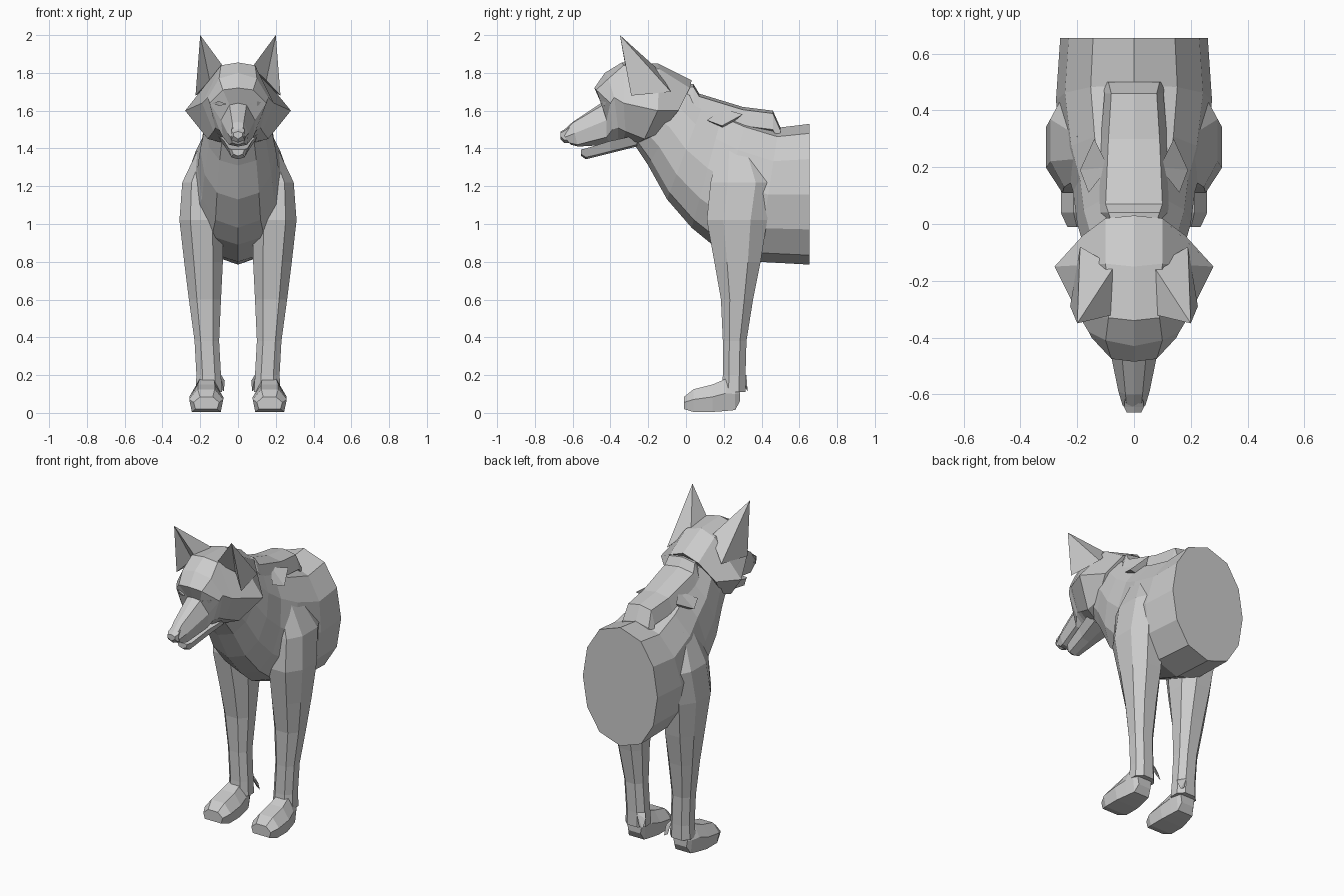
import bpy, bmesh
from math import sin, cos, pi


def make(name, verts, faces):
    me = bpy.data.meshes.new(name)
    me.from_pydata(verts, [], faces)
    bm = bmesh.new()
    bm.from_mesh(me)
    bmesh.ops.recalc_face_normals(bm, faces=bm.faces)
    bm.to_mesh(me)
    bm.free()
    ob = bpy.data.objects.new(name, me)
    bpy.context.collection.objects.link(ob)
    return ob


def loft(name, rings):
    """Skin a series of equal-sized rings and cap both ends."""
    n = len(rings[0])
    verts = [p for r in rings for p in r]
    faces = [(k * n + i, k * n + (i + 1) % n, (k + 1) * n + (i + 1) % n, (k + 1) * n + i)
             for k in range(len(rings) - 1) for i in range(n)]
    last = (len(rings) - 1) * n
    faces += [tuple(range(n)), tuple(range(last, last + n))]
    return make(name, verts, faces)


def mirrored(half):
    """Close a half ring whose first and last points are on x = 0."""
    return half + [(-x, y, z) for x, y, z in half[-2:0:-1]]


def triples(*n):
    return [tuple(n[i:i + 3]) for i in range(0, len(n), 3)]


def body_ring(yt, zt, yb, zb, hw):
    half = []
    for i in range(7):
        a = pi * i / 6
        u = (1 - cos(a)) / 2
        x = hw * abs(sin(a)) ** 0.85 if 0 < i < 6 else 0
        half.append((x, yt + (yb - yt) * u, zt + (zb - zt) * u))
    return mirrored(half)


# Torso and neck: leaning twelve-sided sections, flat cut at the rear
loft("torso_and_neck", [body_ring(*r) for r in (
    (-.12, 1.79, -.28, 1.43, .15),
    (.03, 1.71, -.20, 1.31, .175),
    (.10, 1.66, -.10, 1.13, .20),
    (.20, 1.61, .03, .98, .215),
    (.32, 1.56, .14, .89, .25),
    (.49, 1.51, .38, .80, .275),
    (.655, 1.53, .655, .785, .26))])

# Raised strip of mane along the back
loft("back_mane", [mirrored([(0, y, z), (w, y, z - .015), (w * 1.3, y, z - .1), (0, y, z - .14)])
     for y, z, w in ((-.02, 1.74, .07), (.04, 1.74, .09), (.07, 1.69, .10), (.30, 1.62, .09),
                     (.46, 1.60, .08), (.50, 1.51, .09))])

# Skull, cheek ruff and muzzle
head = [
    triples(0, .03, 1.76, .10, .02, 1.72, .18, -.04, 1.60, .15, -.14, 1.48, 0, -.20, 1.42),
    triples(0, -.15, 1.85, .10, -.14, 1.82, .28, -.15, 1.60, .16, -.22, 1.45, 0, -.28, 1.41),
    triples(0, -.34, 1.855, .09, -.33, 1.84, .19, -.33, 1.64, .13, -.32, 1.49, 0, -.34, 1.42),
    triples(0, -.43, 1.80, .10, -.41, 1.77, .16, -.38, 1.67, .12, -.36, 1.51, 0, -.36, 1.41),
    triples(0, -.485, 1.72, .08, -.475, 1.71, .15, -.40, 1.64, .10, -.39, 1.50, 0, -.38, 1.41),
    triples(0, -.45, 1.64, .045, -.44, 1.63, .09, -.42, 1.55, .08, -.42, 1.46, 0, -.40, 1.42),
    triples(0, -.60, 1.54, .03, -.60, 1.535, .055, -.59, 1.48, .048, -.575, 1.42, 0, -.57, 1.41),
    triples(0, -.655, 1.49, .025, -.65, 1.485, .04, -.64, 1.46, .03, -.62, 1.43, 0, -.61, 1.42)]
loft("head", [mirrored(h) for h in head])

# Nose pad
loft("nose", [mirrored([(0, y, z1), (w, y, z1 - .008), (w, y, z0 + .015), (0, y, z0)])
     for y, z0, z1, w in ((-.60, 1.43, 1.53, .03), (-.645, 1.43, 1.50, .035),
                          (-.665, 1.45, 1.49, .025))])

# Lower jaw
loft("lower_jaw", [mirrored([(0, y, z1), (w, y, z1), (w * .7, y, z0 + .01), (0, y, z0)])
     for y, z0, z1, w in ((-.26, 1.41, 1.47, .11), (-.40, 1.375, 1.44, .075),
                          (-.53, 1.343, 1.40, .05), (-.555, 1.36, 1.395, .035))])

OCT = [(-.5, -1), (.5, -1), (1, -.45), (1, .45), (.5, 1), (-.5, 1), (-1, .45), (-1, -.45)]


def leg_ring(s, z, x0, x1, y0, y1):
    cx, cy, rx, ry = (x0 + x1) / 2, (y0 + y1) / 2, (x1 - x0) / 2, (y1 - y0) / 2
    return [(s * (cx + a * rx), cy + b * ry, z) for a, b in OCT]


def paw_ring(s, y, x0, x1, z0, z1):
    m, w = (x0 + x1) / 2, (x1 - x0) / 2
    zm = z0 + (z1 - z0) * .55
    pts = [(m - w * .85, z0), (m + w * .85, z0), (x1, zm), (m + w * .5, z1), (m - w * .5, z1), (x0, zm)]
    return [(s * x, y, z) for x, z in pts]


for side, s in (("left", 1), ("right", -1)):
    # Front leg with shoulder
    loft(side + "_front_leg", [leg_ring(s, *r) for r in (
        (1.42, .08, .20, .18, .36),
        (1.22, .10, .295, .13, .46),
        (1.02, .08, .31, .11, .43),
        (.80, .08, .285, .15, .395),
        (.60, .09, .26, .185, .355),
        (.38, .10, .23, .195, .32),
        (.20, .09, .22, .195, .315),
        (.11, .085, .225, .19, .315))])

    # Paw
    loft(side + "_paw", [paw_ring(s, *r) for r in (
        (-.01, .10, .235, .02, .085),
        (.04, .078, .258, .005, .125),
        (.14, .078, .258, .005, .15),
        (.21, .09, .24, .01, .18),
        (.26, .10, .225, .015, .17),
        (.285, .11, .21, .06, .14))])

    # Dewclaw
    make(side + "_dewclaw",
         [(s * x, y, z) for x, y, z in ((.095, .27, .21), (.12, .32, .20), (.10, .325, .13), (.07, .30, .17),
                                        (.075, .325, .115))],
         [(0, 1, 3), (1, 2, 4), (1, 4, 3), (0, 3, 4), (0, 4, 2), (0, 2, 1)])

    # Ear: pointed shell with a hollow front
    make(side + "_ear",
         [(s * x, y, z) for x, y, z in ((.20, -.35, 2.0), (.075, -.32, 1.83), (.15, -.24, 1.76),
                                        (.225, -.29, 1.68), (.19, -.08, 1.70), (.07, -.15, 1.82))],
         [(0, 1, 2), (0, 2, 3), (0, 3, 4), (0, 4, 5), (0, 5, 1), (1, 5, 2), (2, 5, 4), (2, 4, 3)])

    # Eyelid slit
    make(side + "_eye",
         [(s * x, y, z) for x, y, z in ((.06, -.45, 1.635), (.10, -.445, 1.65), (.14, -.405, 1.64),
                                        (.10, -.435, 1.625), (.10, -.38, 1.64))],
         [(0, 1, 3), (1, 2, 3), (0, 4, 1), (1, 4, 2), (2, 4, 3), (3, 4, 0)])

    # Shoulder fur tuft
    make(side + "_shoulder_tuft",
         [(s * x, y, z) for x, y, z in ((.09, .20, 1.61), (.16, .11, 1.55), (.19, .19, 1.52),
                                        (.14, .30, 1.58), (.10, .20, 1.50))],
         [(0, 1, 2), (0, 2, 3), (0, 4, 1), (1, 4, 2), (2, 4, 3), (3, 4, 0)])
